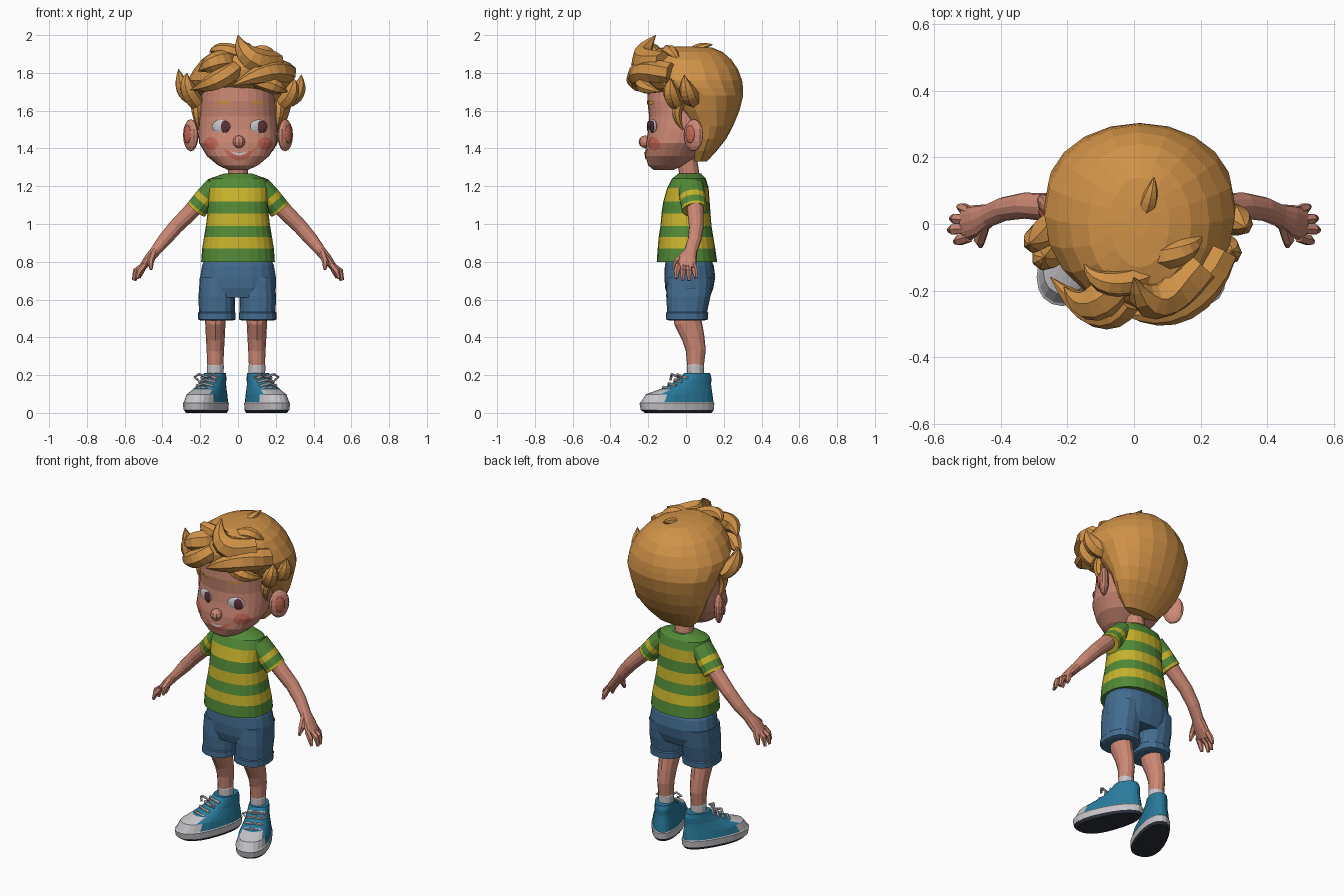
import bpy, bmesh, math
from mathutils import Vector, Matrix
from mathutils.bvhtree import BVHTree

if "Cube" in bpy.data.objects:
    bpy.data.objects.remove(bpy.data.objects["Cube"], do_unlink=True)


def colour(name, r, g, b):
    mat = bpy.data.materials.new(name)
    mat.use_nodes = True
    mat.diffuse_color = (r, g, b, 1)
    mat.node_tree.nodes["Principled BSDF"].inputs["Base Color"].default_value = (r, g, b, 1)
    return mat


HAIR = colour("ginger_hair", .64, .29, .065)
SKIN = colour("skin", .6, .245, .175)
BLUSH = colour("rosy_skin", .56, .135, .09)
GREEN = colour("shirt_green", .085, .25, .038)
YELLOW = colour("shirt_yellow", .57, .45, .025)
DENIM = colour("denim_blue", .056, .15, .28)
TEAL = colour("shoe_blue", .022, .2, .34)
WHITE = colour("soft_white", .57, .55, .58)
DARK = colour("sole_dark", .025, .03, .045)
IRIS = colour("iris_brown", .11, .03, .04)


def make_object(name, bm, mats):
    bmesh.ops.recalc_face_normals(bm, faces=bm.faces[:])
    mesh = bpy.data.meshes.new(name)
    bm.to_mesh(mesh)
    bm.free()
    for mat in mats:
        mesh.materials.append(mat)
    obj = bpy.data.objects.new(name, mesh)
    bpy.context.collection.objects.link(obj)
    return obj


def loft(name, rings, mats, n=16, power=2.0, egg=0.0):
    """Skin closed rings (centre, side vector, depth vector); mats is one colour or one per segment."""
    if not isinstance(mats, list):
        mats = [mats] * (len(rings) - 1)
    palette = list(dict.fromkeys(mats))
    bm = bmesh.new()
    loops = []
    for c, u, v in rings:
        loop = []
        for i in range(n):
            a = math.tau * i / n
            p, q = math.cos(a), math.sin(a)
            p = math.copysign(abs(p) ** (2 / power), p)
            q = math.copysign(abs(q) ** (2 / power), q)
            loop.append(bm.verts.new(c + u * p * (1 - egg * q) + v * q))
        loops.append(loop)
    for k, mat in enumerate(mats):
        for i in range(n):
            j = (i + 1) % n
            face = bm.faces.new((loops[k][i], loops[k][j], loops[k + 1][j], loops[k + 1][i]))
            face.material_index = palette.index(mat)
    bm.faces.new(loops[0]).material_index = palette.index(mats[0])
    bm.faces.new(loops[-1]).material_index = palette.index(mats[-1])
    return make_object(name, bm, palette)


def slabs(rows, x=0):
    """Level rings from rows of height, half width, front, back."""
    return [(Vector((x, (f + b) / 2, z)), Vector((w, 0, 0)), Vector((0, (b - f) / 2, 0)))
            for z, w, f, b in rows]


def tube(name, points, radii, mats, n=8):
    """Rings square to a path; a radius may be a (thickness, width) pair."""
    pts = [Vector(p) for p in points]
    along = (pts[-1] - pts[0]).normalized()
    ref = Vector((0, 1, 0)) if abs(along.y) < .8 else Vector((1, 0, 0))
    rings = []
    for i, p in enumerate(pts):
        t = (pts[min(i + 1, len(pts) - 1)] - pts[max(i - 1, 0)]).normalized()
        u = ref.cross(t).normalized()
        a, b = radii[i] if isinstance(radii[i], tuple) else (radii[i], radii[i])
        rings.append((p, u * a, t.cross(u) * b))
    return loft(name, rings, mats, n)


def blob(name, centre, size, mat, turn=0, detail=12):
    bm = bmesh.new()
    bmesh.ops.create_uvsphere(bm, u_segments=detail, v_segments=detail * 2 // 3, radius=1)
    m = Matrix.Translation(centre) @ Matrix.Rotation(turn, 4, "Z") @ Matrix.Diagonal((*size, 1))
    bmesh.ops.transform(bm, matrix=m, verts=bm.verts[:])
    return make_object(name, bm, [mat])


def lock(name, start, mid, end, r, steps=8):
    """Curved lock of hair tapering to a point."""
    a, b, c = Vector(start), Vector(mid), Vector(end)
    ts = [i / steps for i in range(steps + 1)]
    pts = [a * (1 - t) ** 2 + b * 2 * t * (1 - t) + c * t * t for t in ts]
    tube(name, pts, [max(r * (1 - t ** 2) * (.75 + .5 * t), .002) for t in ts], HAIR, 7)


# Head
head = loft("head", slabs([
    (1.285, .05, -.17, -.07), (1.31, .105, -.2, -.01), (1.36, .165, -.215, .06),
    (1.43, .207, -.212, .11), (1.5, .21, -.2, .16), (1.57, .205, -.195, .19),
    (1.65, .2, -.205, .21), (1.75, .19, -.2, .21), (1.85, .12, -.13, .15)]), SKIN, 28, 2.3)
surface = BVHTree.FromPolygons([v.co for v in head.data.vertices],
                               [p.vertices[:] for p in head.data.polygons])


def face_point(x, z, lift=.004):
    hit = surface.ray_cast(Vector((x, -1, z)), Vector((0, 1, 0)))[0]
    return hit - Vector((0, lift, 0))


def decal(name, shape, mat, lift=.004, nu=16, nv=4):
    """Thin patch laid on the face; shape maps u, v in 0..1 to x, z."""
    bm = bmesh.new()
    grid = [[bm.verts.new(face_point(*shape(i / nu, j / nv), lift)) for j in range(nv + 1)]
            for i in range(nu + 1)]
    for i in range(nu):
        for j in range(nv):
            bm.faces.new((grid[i][j], grid[i + 1][j], grid[i + 1][j + 1], grid[i][j + 1]))
    bmesh.ops.remove_doubles(bm, verts=bm.verts[:], dist=.0001)
    return make_object(name, bm, [mat])


def disc(cx, cz, rx, rz):
    return lambda u, v: (cx + rx * v * math.cos(math.tau * u), cz + rz * v * math.sin(math.tau * u))


def smile(half, top, bottom, corner):
    def shape(u, v):
        s = 2 * u - 1
        low, high = bottom + (corner - bottom) * s * s, top + (corner - top) * s * s
        return half * s + .007, low + (high - low) * v
    return shape


# Face
decal("lips", smile(.088, 1.38, 1.336, 1.4), BLUSH)
decal("teeth", smile(.05, 1.377, 1.363, 1.386), WHITE, .007)
blob("nose", (.005, -.215, 1.435), (.034, .036, .034), SKIN, 0, 10)
for s, side in ((1, "left"), (-1, "right")):
    x = .01 + s * .098
    decal(side + "_cheek", disc(s * .145, 1.425, .038, .036), BLUSH)
    eye = face_point(x, 1.515, -.006)
    blob(side + "_eye", eye, (.052, .016, .038), WHITE, s * .3)
    blob(side + "_iris", eye + Vector((.019, -.011 + s * .005, 0)), (.027, .009, .032), IRIS, s * .3)
    decal(side + "_eyebrow", disc(.015 + s * .09, 1.643, .037, .01), HAIR, .005)
    blob(side + "_ear", (s * .25, .04, 1.47), (.028, .06, .085), SKIN, -s * .6)
    blob(side + "_inner_ear", (s * .268, .021, 1.475), (.012, .03, .048), BLUSH, -s * .6, 10)
tube("neck", [(0, .02, 1.22), (0, .015, 1.28), (0, .0, 1.37)], [.058, .053, .053], SKIN, 12)

# Hair
loft("hair_cap", slabs([
    (1.33, .11, .045, .11), (1.39, .17, .03, .165), (1.45, .205, .02, .213),
    (1.52, .232, .0, .25), (1.6, .258, -.07, .283), (1.68, .28, -.12, .303),
    (1.72, .287, -.2, .302), (1.76, .285, -.25, .297), (1.82, .25, -.255, .275),
    (1.87, .21, -.235, .24), (1.91, .155, -.2, .195), (1.933, .09, -.13, .14),
    (1.94, .03, -.04, .06)], .017), HAIR, 20)
for i, args in enumerate([
        ((.26, -.08, 1.8), (.17, -.3, 1.83), (-.03, -.27, 1.73), .075),
        ((-.02, -.22, 1.82), (-.1, -.33, 1.75), (-.25, -.16, 1.71), .068),
        ((.2, -.12, 1.85), (.03, -.31, 1.84), (0, -.16, 2.0), .085),
        ((-.04, -.14, 1.86), (-.12, -.31, 1.87), (-.21, -.19, 1.81), .075),
        ((.05, -.15, 1.88), (-.1, -.22, 1.95), (-.15, -.12, 1.91), .05),
        ((.08, -.17, 1.77), (.2, -.3, 1.73), (.26, -.13, 1.7), .055),
        ((-.23, .0, 1.67), (-.3, -.06, 1.69), (-.315, -.06, 1.82), .06),
        ((.25, .04, 1.66), (.33, -.0, 1.68), (.335, -.01, 1.79), .06),
        ((-.22, -.06, 1.64), (-.29, -.12, 1.72), (-.27, -.1, 1.8), .055),
        ((.24, -.05, 1.64), (.3, -.1, 1.7), (.295, -.08, 1.77), .055),
        ((.02, .02, 1.89), (.05, .06, 1.94), (.06, .14, 1.95), .035),
        ((.06, -.1, 1.88), (.15, -.1, 1.95), (.21, -.03, 1.86), .05)]):
    lock("hair_lock_%d" % (i + 1), *args)
for s, side in ((1, "left"), (-1, "right")):
    lock(side + "_sideburn", (s * .22, 0, 1.68), (s * .225, -.09, 1.6), (s * .205, -.01, 1.49), .035)

# Shirt with stripes
loft("shirt", slabs([
    (.8, .195, -.155, .165), (.87, .19, -.15, .155), (.93, .18, -.145, .145),
    (.99, .17, -.135, .135), (1.055, .162, -.13, .13), (1.12, .16, -.12, .125),
    (1.19, .163, -.1, .12), (1.24, .15, -.075, .105), (1.267, .075, -.04, .08)]),
    [GREEN, YELLOW] * 3 + [GREEN, GREEN], 24, 2.3)

# Shorts
loft("shorts_hips", slabs([
    (.84, .165, -.1, .12), (.78, .19, -.112, .147), (.72, .2, -.115, .155),
    (.66, .2, -.11, .145), (.61, .17, -.095, .125)]), DENIM, 20, 2.4)

# Limbs, built once for each side
for s, side in ((1, "left"), (-1, "right")):
    start, end = Vector((s * .118, .025, 1.205)), Vector((s * .222, .045, 1.075))
    tube(side + "_sleeve", [start.lerp(end, t) for t in (0, .45, .65, .9, 1)],
         [(.052, .068), (.058, .07), (.058, .07), (.058, .068), (.058, .067)],
         [GREEN, YELLOW, GREEN, YELLOW], 14)
    tube(side + "_arm", [(s * x, y, z) for x, y, z in (
        (.18, .045, 1.14), (.25, .05, 1.065), (.33, .055, .985), (.39, .045, .915),
        (.437, .025, .857), (.47, .01, .817), (.508, 0, .768))],
        [.046, .043, .039, .036, (.028, .035), (.026, .048), (.019, .052)], SKIN, 12)
    for k, (x, z) in enumerate(((.525, .715), (.547, .7), (.553, .702), (.535, .712))):
        y = .043 - .029 * k
        tube("%s_finger_%d" % (side, k + 1),
             [(s * .495, y * .9, .785), (s * (x - .012), y * 1.1, .75), (s * x, y * 1.2, z)],
             [.016, .017, .009], SKIN, 6)
    tube(side + "_thumb", [(s * .45, -.005, .84), (s * .463, -.05, .8), (s * .46, -.066, .76)],
         [.02, .018, .008], SKIN, 6)

    loft(side + "_shorts_leg", slabs([
        (.72, .09, -.1, .14), (.62, .097, -.105, .13), (.535, .095, -.1, .112),
        (.53, .1, -.106, .118), (.495, .1, -.106, .116), (.49, .087, -.09, .1)],
        s * .108 - .004), DENIM, 16, 2.4)
    leg = s * .11 - .01
    tube(side + "_leg", [(leg, y, z) for y, z in (
        (.01, .56), (.01, .48), (.038, .4), (.052, .33), (.05, .24))],
        [(.056, .078), (.054, .073), (.05, .06), (.046, .053), (.042, .043)], SKIN, 12)
    tube(side + "_sock", [(leg, .05, z) for z in (.17, .25, .26)], [.043, .045, .042], WHITE, 12)

    # Shoe: dark tread, pale rim and toe cap, blue upper
    shoe = loft(side + "_shoe", slabs([
        (0, .08, -.285, .09), (.016, .089, -.308, .102), (.052, .091, -.315, .105),
        (.057, .087, -.307, .1), (.098, .08, -.28, .095), (.125, .07, -.2, .09),
        (.15, .062, -.14, .087), (.185, .057, -.085, .088), (.21, .054, -.06, .08)]),
        [DARK, WHITE, WHITE] + [TEAL] * 5, 24, 2.25, .14)
    for face in shoe.data.polygons:
        if face.center.y < -.185 and face.center.z > .053:
            face.material_index = 1
    parts = [shoe]
    for k in range(4):
        y, z = -.185 + .033 * k, .136 + .02 * k
        parts.append(tube("%s_lace_%d" % (side, k + 1),
                          [(-.048, y + .02, z - .012), (0, y, z), (.048, y + .02, z - .012)],
                          [.008] * 3, WHITE, 6))
    for d in (1, -1):
        parts.append(tube(side + "_bow", [(0, -.1, .19), (d * .04, -.12, .205),
                                          (d * .07, -.11, .19), (d * .045, -.125, .175)],
                          [.007] * 4, WHITE, 6))
    for part in parts:
        part.location = (s * .115 - .008, .05, 0)
        part.rotation_euler.z = s * .4
